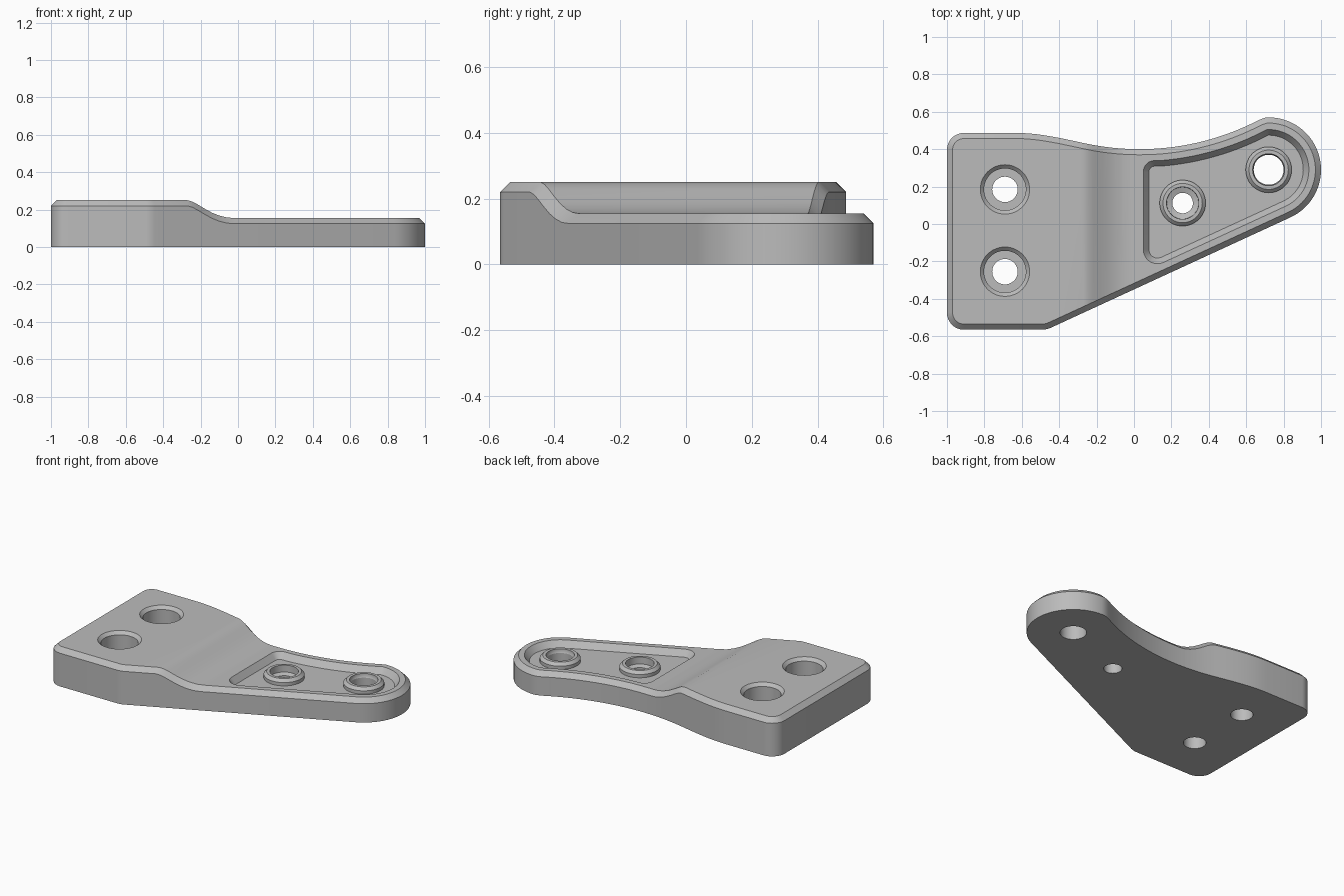
import bpy, bmesh, math
from mathutils import Vector

cube = bpy.data.objects.get("Cube")
if cube:
    bpy.data.objects.remove(cube, do_unlink=True)

grey = bpy.data.materials.new("plain_grey")
grey.use_nodes = True
grey.diffuse_color = (0.5, 0.5, 0.5, 1)
grey.node_tree.nodes["Principled BSDF"].inputs["Base Color"].default_value = (0.5, 0.5, 0.5, 1)

CHAMFER = 0.03
LOW, FLOOR = 0.155, 0.115
TIP = Vector((0.72, 0.29))
SWEEP = 1.38                      # radius of the hollow rear edge
SLANT = math.radians(-65.3)       # direction square to the slanted front edge

# Height of the top along x: thick pad, ramp, thin arm
RAMP = [(-0.27, 0.25), (-0.245, 0.243), (-0.22, 0.23), (-0.18, 0.206),
        (-0.14, 0.184), (-0.1, 0.168), (-0.06, 0.158), (-0.02, LOW)]


def height(x):
    if x <= RAMP[0][0]:
        return RAMP[0][1]
    for (xa, za), (xb, zb) in zip(RAMP, RAMP[1:]):
        if x <= xb:
            return za + (zb - za) * (x - xa) / (xb - xa)
    return LOW


def rounded(points, steps=8):
    """Polygon from (x, y, radius) corners, each with a radius filleted."""
    out = []
    for i, (x, y, r) in enumerate(points):
        p = Vector((x, y))
        if r == 0:
            out.append(p)
            continue
        a = (Vector(points[i - 1][:2]) - p).normalized()
        b = (Vector(points[(i + 1) % len(points)][:2]) - p).normalized()
        half = a.angle(b) / 2
        centre = p + (a + b).normalized() * r / math.sin(half)
        va = p + a * r / math.tan(half) - centre
        vb = p + b * r / math.tan(half) - centre
        turn = va.angle_signed(vb)
        start = math.atan2(va.y, va.x)
        for k in range(steps + 1):
            t = start - turn * k / steps
            out.append(centre + Vector((math.cos(t), math.sin(t))) * r)
    return out


def tip_and_sweep(offset, left):
    """Round tip followed by the hollow rear edge, moved inwards by offset."""
    pts, r = [], 0.28 - offset
    for k in range(33):
        t = SLANT + (math.radians(93) - SLANT) * k / 32
        pts.append((TIP.x + r * math.cos(t), TIP.y + r * math.sin(t), 0))
    big = SWEEP + offset
    for k in range(21):
        x = 0.67 + (left - 0.67) * k / 20
        pts.append((x, 0.4 + SWEEP - math.sqrt(big ** 2 - (x - 0.03) ** 2), 0))
    return pts


def slant_y(x, offset):
    """Height on the plan of the slanted front edge at x."""
    r = 0.28 - offset
    tx, ty = TIP.x + r * math.cos(SLANT), TIP.y + r * math.sin(SLANT)
    return ty + (x - tx) * math.tan(SLANT + math.pi / 2)


def finish(bm, name):
    bmesh.ops.recalc_face_normals(bm, faces=bm.faces)
    mesh = bpy.data.meshes.new(name)
    bm.to_mesh(mesh)
    bm.free()
    mesh.materials.append(grey)
    ob = bpy.data.objects.new(name, mesh)
    bpy.context.collection.objects.link(ob)
    return ob


def stepped_prism(outline, z0, z1, z2):
    """Prism from z0 to z1, then a bevelled end narrowing to z2."""
    bm = bmesh.new()
    base = bm.faces.new([bm.verts.new((p.x, p.y, z0)) for p in outline])
    ext = bmesh.ops.extrude_face_region(bm, geom=[base], use_keep_orig=True)["geom"]
    cap = next(g for g in ext if isinstance(g, bmesh.types.BMFace))
    for v in cap.verts:
        v.co.z = z1
    bm.normal_update()
    bmesh.ops.inset_region(bm, faces=[cap], thickness=CHAMFER, use_even_offset=True)
    for v in cap.verts:
        v.co.z = z2
    return bm


def lathe(name, profile, x, y, sides=48):
    """Closed solid of revolution from (radius, z) pairs, bottom to top."""
    bm = bmesh.new()
    rings = [[bm.verts.new((x + r * math.cos(math.tau * k / sides),
                            y + r * math.sin(math.tau * k / sides), z))
              for k in range(sides)] for r, z in profile]
    for lo, hi in zip(rings, rings[1:]):
        for k in range(sides):
            n = (k + 1) % sides
            bm.faces.new((lo[k], lo[n], hi[n], hi[k]))
    bm.faces.new(rings[0][::-1])
    bm.faces.new(rings[-1])
    return finish(bm, name)


# Plate outline
outline = [(-1, -0.565, 0.09), (-0.467, -0.565, 0.12)]
outline += tip_and_sweep(0, -0.25)
x0, y0, _ = outline[-1]
for k in range(1, 11):            # easing from the hollow edge to the straight rear edge
    t = k / 10
    x = x0 + (-0.63 - x0) * t
    y = (y0 * (2 * t**3 - 3 * t**2 + 1) + 0.487 * (3 * t**2 - 2 * t**3)
         + 0.08 * (t**3 - 2 * t**2 + t))
    outline.append((x, y, 0))
outline.append((-1, 0.487, 0.09))

# Plate body with ramped, chamfered top
bm = stepped_prism(rounded(outline), 0, 0.5, 1)
for x, _ in RAMP:
    bmesh.ops.bisect_plane(bm, geom=bm.verts[:] + bm.edges[:] + bm.faces[:],
                           plane_co=(x, 0, 0), plane_no=(1, 0, 0), dist=1e-5)
for v in bm.verts:
    top = height(v.co.x)
    t = v.co.z
    v.co.z = 2 * t * (top - CHAMFER) if t <= 0.5 else top - CHAMFER + (2 * t - 1) * CHAMFER
plate = finish(bm, "mounting_plate")


def combine(tool, operation):
    tool.hide_render = True
    mod = plate.modifiers.new(tool.name, 'BOOLEAN')
    mod.object, mod.operation, mod.solver = tool, operation, 'EXACT'
    bpy.context.view_layer.objects.active = plate
    bpy.ops.object.modifier_apply(modifier=mod.name)
    bpy.data.objects.remove(tool, do_unlink=True)


# Recessed pocket in the arm
inner = 0.065
pocket = [(0.05, slant_y(0.05, inner), 0.075)] + tip_and_sweep(inner, 0.15)
pocket.append((0.05, 0.338, 0.06))
combine(finish(stepped_prism(rounded(pocket), 0.3, LOW, FLOOR), "pocket_cutter"), 'DIFFERENCE')

# Raised bosses with holes: position, hole radius, seat depth
for x, y, hole, seat in ((0.72, 0.29, 0.08, 0.14), (0.26, 0.112, 0.055, 0.11)):
    combine(lathe("boss", [(0.123, FLOOR - 0.02), (0.123, 0.137), (0.105, LOW)], x, y), 'UNION')
    combine(lathe("boss_hole_cutter", [(hole, -0.1), (hole, seat - 0.01), (0.085, seat),
                                       (0.09, 0.3)], x, y), 'DIFFERENCE')

# Counterbored holes in the pad
for y in (0.185, -0.255):
    combine(lathe("pad_hole_cutter", [(0.068, -0.1), (0.068, 0.1), (0.112, 0.1), (0.112, 0.23),
                                      (0.132, 0.25), (0.132, 0.4)], -0.69, y), 'DIFFERENCE')

bpy.ops.object.select_all(action='DESELECT')
plate.select_set(True)
bpy.context.view_layer.objects.active = plate
bpy.ops.object.shade_smooth_by_angle(angle=math.radians(25))
